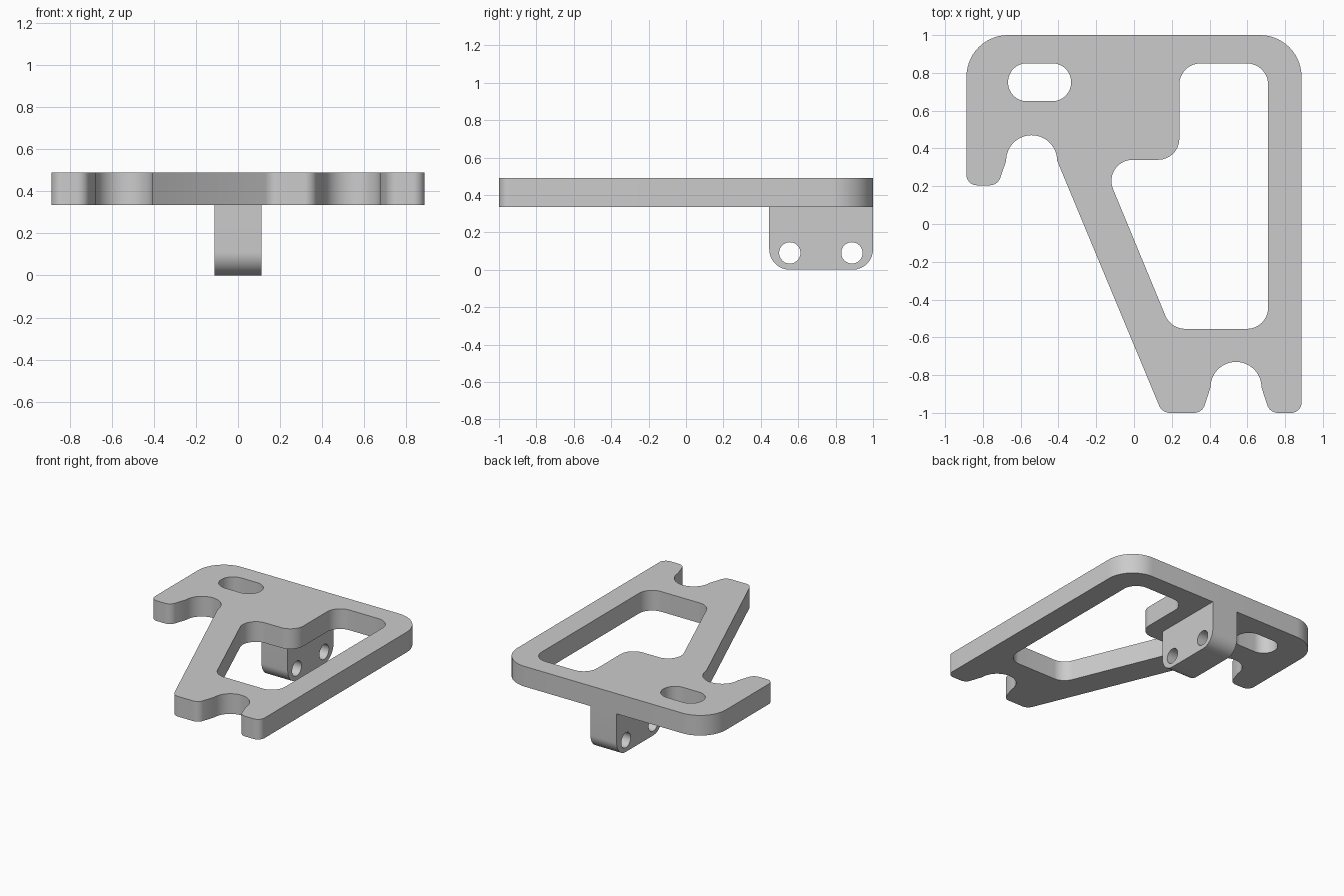
import bpy, bmesh
from math import sin, cos, tan, radians, pi
from mathutils import Vector, Matrix

if "Cube" in bpy.data.objects:
    bpy.data.objects.remove(bpy.data.objects["Cube"])


def arc(cx, cy, r, a0, a1, n):
    """Sharp profile points along an arc, angles in degrees."""
    return [(cx + r * cos(radians(a0 + (a1 - a0) * i / n)),
             cy + r * sin(radians(a0 + (a1 - a0) * i / n)), 0) for i in range(n + 1)]


def circle(cx, cy, r, n=48):
    return arc(cx, cy, r, 0, 360, n)[:-1]


def fillet(corners, n=14):
    """Turn (x, y, radius) corners into a rounded closed outline."""
    out = []
    for i, (x, y, r) in enumerate(corners):
        p = Vector((x, y))
        if r == 0:
            out.append(p)
            continue
        a = (Vector(corners[i - 1][:2]) - p).normalized()
        b = (Vector(corners[(i + 1) % len(corners)][:2]) - p).normalized()
        half = a.angle(b) / 2
        centre = p + (a + b).normalized() * r / sin(half)
        start = p + a * r / tan(half) - centre
        end = p + b * r / tan(half) - centre
        sweep = pi - 2 * half
        for k in range(n + 1):
            t = sweep * k / n
            out.append(centre + (start * sin(sweep - t) + end * sin(t)) / sin(sweep))
    return out


def slab(name, outlines, depth, matrix):
    """Fill an outline with holes, extrude it along local z and place it."""
    bm = bmesh.new()
    edges = []
    for outline in outlines:
        vs = [bm.verts.new((p[0], p[1], 0)) for p in fillet(outline)]
        edges += [bm.edges.new((vs[i - 1], vs[i])) for i in range(len(vs))]
    bmesh.ops.triangle_fill(bm, edges=edges, use_beauty=True, normal=(0, 0, 1))
    new = bmesh.ops.extrude_face_region(bm, geom=bm.faces[:], use_keep_orig=True)["geom"]
    bmesh.ops.translate(bm, vec=(0, 0, depth),
                        verts=[g for g in new if isinstance(g, bmesh.types.BMVert)])
    bm.transform(matrix)
    bmesh.ops.recalc_face_normals(bm, faces=bm.faces[:])
    mesh = bpy.data.meshes.new(name)
    bm.to_mesh(mesh)
    bm.free()
    obj = bpy.data.objects.new(name, mesh)
    bpy.context.collection.objects.link(obj)
    bpy.ops.object.select_all(action='DESELECT')
    obj.select_set(True)
    bpy.context.view_layer.objects.active = obj
    bpy.ops.object.shade_smooth_by_angle(angle=radians(20))
    return obj


# Plate outline with two open fork notches
plate = [(0.887, 1, 0.22), (-0.887, 1, 0.22),
         (-0.887, 0.205, 0.055), (-0.721, 0.205, 0.06),
         *arc(-0.542, 0.335, 0.135, 180, 0, 28),
         (0.149, -1, 0.065), (0.361, -1, 0.06),
         *arc(0.54, -0.865, 0.135, 180, 0, 28),
         (0.719, -1, 0.06), (0.887, -1, 0.055)]

# Large window and oval slot cut through the plate
window = [(0.24, 0.85, 0.112), (0.71, 0.85, 0.112), (0.71, -0.555, 0.112),
          (0.195, -0.555, 0.115), (-0.175, 0.34, 0.112), (0.24, 0.34, 0.112)]
oval = [(-0.667, 0.65, 0.1), (-0.333, 0.65, 0.1),
        (-0.333, 0.851, 0.1), (-0.667, 0.851, 0.1)]
slab("bracket_plate", [plate, window, oval], 0.155, Matrix.Translation((0, 0, 0.335)))

# Lug below the rear edge: profile in y/z, extruded along x
lug = [(0.445, 0, 0.11), (1, 0, 0.11), (1, 0.335, 0), (0.445, 0.335, 0)]
holes = [circle(y, 0.09, 0.057) for y in (0.555, 0.887)]
yz_to_world = Matrix(((0, 0, 1, -0.111), (1, 0, 0, 0), (0, 1, 0, 0), (0, 0, 0, 1)))
slab("mounting_lug", [lug, *holes], 0.222, yz_to_world)
